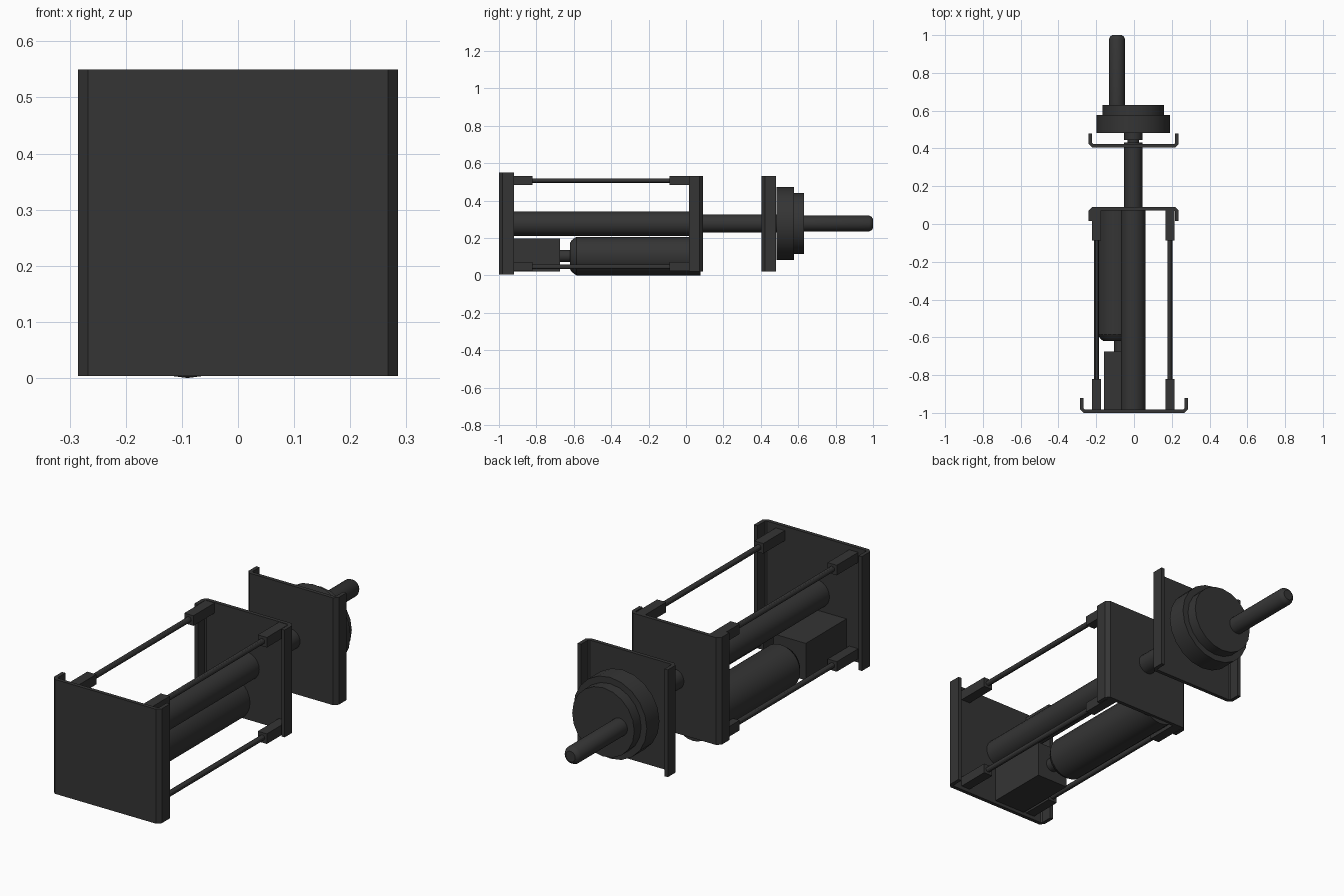
import bpy, bmesh, math
from mathutils import Matrix

if "Cube" in bpy.data.objects:
    bpy.data.objects.remove(bpy.data.objects["Cube"])

dark = bpy.data.materials.new("dark_metal")
dark.diffuse_color = (0.035, 0.035, 0.035, 1)
dark.use_nodes = True
dark.node_tree.nodes["Principled BSDF"].inputs["Base Color"].default_value = dark.diffuse_color


def finish(bm, name):
    bmesh.ops.recalc_face_normals(bm, faces=bm.faces[:])
    me = bpy.data.meshes.new(name)
    bm.to_mesh(me)
    bm.free()
    ob = bpy.data.objects.new(name, me)
    me.materials.append(dark)
    bpy.context.collection.objects.link(ob)
    return ob


def lathe(name, x, z, profile, sides=24):
    """Solid turned around a y-parallel axis; profile is (y, radius) pairs."""
    bm = bmesh.new()
    rings = []
    for y, r in profile:
        rings.append([bm.verts.new((x + r * math.cos(2 * math.pi * i / sides), y,
                                    z + r * math.sin(2 * math.pi * i / sides)))
                      for i in range(sides)])
    for a, b in zip(rings, rings[1:]):
        for i in range(sides):
            j = (i + 1) % sides
            bm.faces.new((a[i], a[j], b[j], b[i]))
    bm.faces.new(rings[0])
    bm.faces.new(rings[-1])
    ob = finish(bm, name)
    bpy.ops.object.select_all(action='DESELECT')
    ob.select_set(True)
    bpy.context.view_layer.objects.active = ob
    bpy.ops.object.shade_smooth_by_angle(angle=math.radians(30))
    return ob


def box(name, lo, hi):
    bm = bmesh.new()
    size = [h - l for l, h in zip(lo, hi)]
    mid = [(h + l) / 2 for l, h in zip(lo, hi)]
    bmesh.ops.create_cube(bm, size=1, matrix=Matrix.Translation(mid) @ Matrix.Diagonal((*size, 1)))
    return finish(bm, name)


def channel(name, cx, half, y, depth, z0, z1, t=0.018, c=0.018):
    """Folded plate: web at y, side flanges reaching by signed depth."""
    s = 1 if depth > 0 else -1
    right = [(half - c, y), (half, y + s * c), (half, y + depth), (half - t, y + depth),
             (half - t, y + s * (t + 0.006)), (half - t - 0.006, y + s * t)]
    outline = right + [(-px, py) for px, py in reversed(right)]
    bm = bmesh.new()
    face = bm.faces.new([bm.verts.new((cx + px, py, z0)) for px, py in outline])
    ext = bmesh.ops.extrude_face_region(bm, geom=[face])
    for v in ext["geom"]:
        if isinstance(v, bmesh.types.BMVert):
            v.co.z = z1
    return finish(bm, name)


# Folded plates
channel("front_plate", 0, 0.285, -1.0, 0.08, 0.004, 0.55)
channel("middle_plate", -0.002, 0.238, 0.09, -0.075, 0.02, 0.532)
channel("rear_plate", -0.002, 0.238, 0.405, 0.075, 0.02, 0.532)

# Main tube, piston rod and its neck
lathe("main_tube", -0.004, 0.276, [(-0.985, 0.066), (0.078, 0.066)])
lathe("piston_rod", -0.004, 0.277,
      [(0.07, 0.048), (0.432, 0.048), (0.432, 0.03), (0.446, 0.03), (0.446, 0.048), (0.49, 0.048)])

# Rotary head and offset spindle
lathe("rotary_head", -0.004, 0.277,
      [(0.483, 0.194), (0.578, 0.194), (0.578, 0.164), (0.63, 0.164)], 20)
lathe("spindle", -0.09, 0.277, [(0.62, 0.042), (0.98, 0.042), (0.992, 0.036), (1.0, 0.025)])

# Motor, coupling and gearbox under the tube
lathe("motor", -0.09, 0.103,
      [(-0.62, 0.07), (-0.61, 0.086), (-0.585, 0.103), (0.078, 0.103)])
lathe("coupling", -0.072, 0.103, [(-0.69, 0.033), (-0.61, 0.033)], 16)
box("gearbox", (-0.16, -0.985, 0.02), (0.01, -0.675, 0.196))

# Four tie rods with square end sockets
for side, x in (("left", -0.198), ("right", 0.19)):
    for level, z in (("lower", 0.046), ("upper", 0.506)):
        tag = f"{side}_{level}"
        lathe(f"tie_rod_{tag}", x, z, [(-0.85, 0.013), (-0.05, 0.013)], 12)
        for end, y0, y1 in (("front", -0.985, -0.82), ("rear", -0.088, 0.078)):
            box(f"socket_{tag}_{end}", (x - 0.024, y0, z - 0.024), (x + 0.024, y1, z + 0.024))
